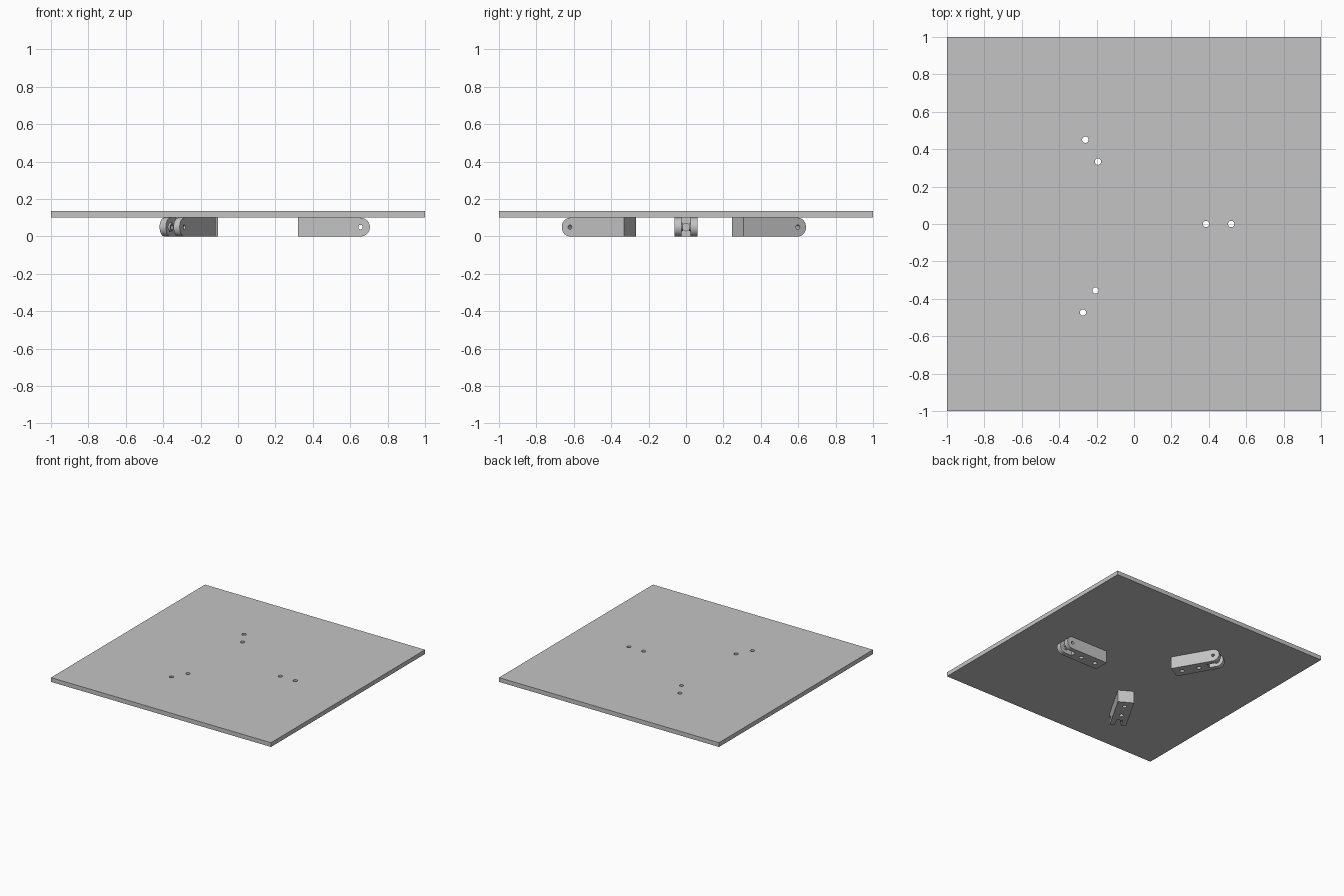
import bpy
from math import radians
from mathutils import Matrix, Vector

old = bpy.data.objects.get("Cube")
if old:
    bpy.data.objects.remove(old, do_unlink=True)

grey = bpy.data.materials.new("plain grey")
grey.use_nodes = True
COLOUR = (0.55, 0.55, 0.55, 1)
grey.diffuse_color = COLOUR
grey.node_tree.nodes["Principled BSDF"].inputs["Base Color"].default_value = COLOUR

HOLES = (0.385, 0.52)       # screw holes along each bracket
PIN_X, HALF_W, H = 0.655, 0.062, 0.10
SLOT_HALF = 0.024
AXES = {"x": Matrix.Rotation(radians(90), 4, "Y"),
        "y": Matrix.Rotation(radians(-90), 4, "X"),
        "z": Matrix.Identity(4)}


def box(name, lo, hi):
    lo, hi = Vector(lo), Vector(hi)
    bpy.ops.mesh.primitive_cube_add(size=1)
    ob = bpy.context.object
    ob.name = name
    ob.data.transform(Matrix.Translation((lo + hi) / 2) @ Matrix.Diagonal((*(hi - lo), 1)))
    ob.data.materials.append(grey)
    return ob


def rod(name, centre, radius, length, axis, top=None, sides=32):
    bpy.ops.mesh.primitive_cone_add(vertices=sides, radius1=radius, depth=length,
                                    radius2=radius if top is None else top)
    ob = bpy.context.object
    ob.name = name
    ob.data.transform(Matrix.Translation(centre) @ AXES[axis])
    ob.data.materials.append(grey)
    return ob


def combine(ob, other, operation):
    mod = ob.modifiers.new("combine", "BOOLEAN")
    mod.operation, mod.solver, mod.object = operation, "EXACT", other
    bpy.ops.object.select_all(action="DESELECT")
    bpy.context.view_layer.objects.active = ob
    ob.select_set(True)
    bpy.ops.object.modifier_apply(modifier=mod.name)
    bpy.data.objects.remove(other, do_unlink=True)


def smooth(ob):
    bpy.ops.object.select_all(action="DESELECT")
    bpy.context.view_layer.objects.active = ob
    ob.select_set(True)
    bpy.ops.object.shade_smooth_by_angle(angle=radians(30))


# Clevis bracket: block with a rounded, slotted outer end
bracket = box("bracket_east", (0.32, -HALF_W, 0), (PIN_X, HALF_W, H))
combine(bracket, rod("round_end", (PIN_X, 0, H / 2), H / 2, HALF_W * 2, "y", sides=48), "UNION")
combine(bracket, box("slot", (0.595, -SLOT_HALF, -1), (1, SLOT_HALF, 1)), "DIFFERENCE")

# Tapered bosses on the inner faces of the prongs
for side in (-1, 1):
    wide, narrow = 0.026, 0.019
    ends = (wide, narrow) if side < 0 else (narrow, wide)
    boss = rod("boss", (PIN_X, side * 0.021, H / 2), ends[0], 0.012, "y", ends[1])
    combine(bracket, boss, "UNION")

# Pin hole, blind hole in the slot floor and screw holes
combine(bracket, rod("pin_hole", (PIN_X, 0, H / 2), 0.012, 1, "y"), "DIFFERENCE")
combine(bracket, rod("blind_hole", (0.59, 0, H / 2), 0.02, 0.06, "x"), "DIFFERENCE")
for x in HOLES:
    combine(bracket, rod("screw_hole", (x, 0, 0), 0.017, 1, "z"), "DIFFERENCE")
smooth(bracket)

# Three brackets around the centre, the last one set slightly further out
placements = [Matrix.Identity(4),
              Matrix.Rotation(radians(120), 4, "Z"),
              Matrix.Rotation(radians(240), 4, "Z") @ Matrix.Translation((0.026, 0, 0))]
for name, place in zip(("bracket_back", "bracket_front"), placements[1:]):
    copy = bracket.copy()
    copy.data = bracket.data.copy()
    copy.name = name
    copy.matrix_world = place
    bpy.context.collection.objects.link(copy)

# Square top plate with matching screw holes
plate = box("top_plate", (-1, -1, H), (1, 1, 0.135))
for place in placements:
    for x in HOLES:
        combine(plate, rod("screw_hole", place @ Vector((x, 0, H)), 0.017, 0.5, "z"), "DIFFERENCE")
smooth(plate)
